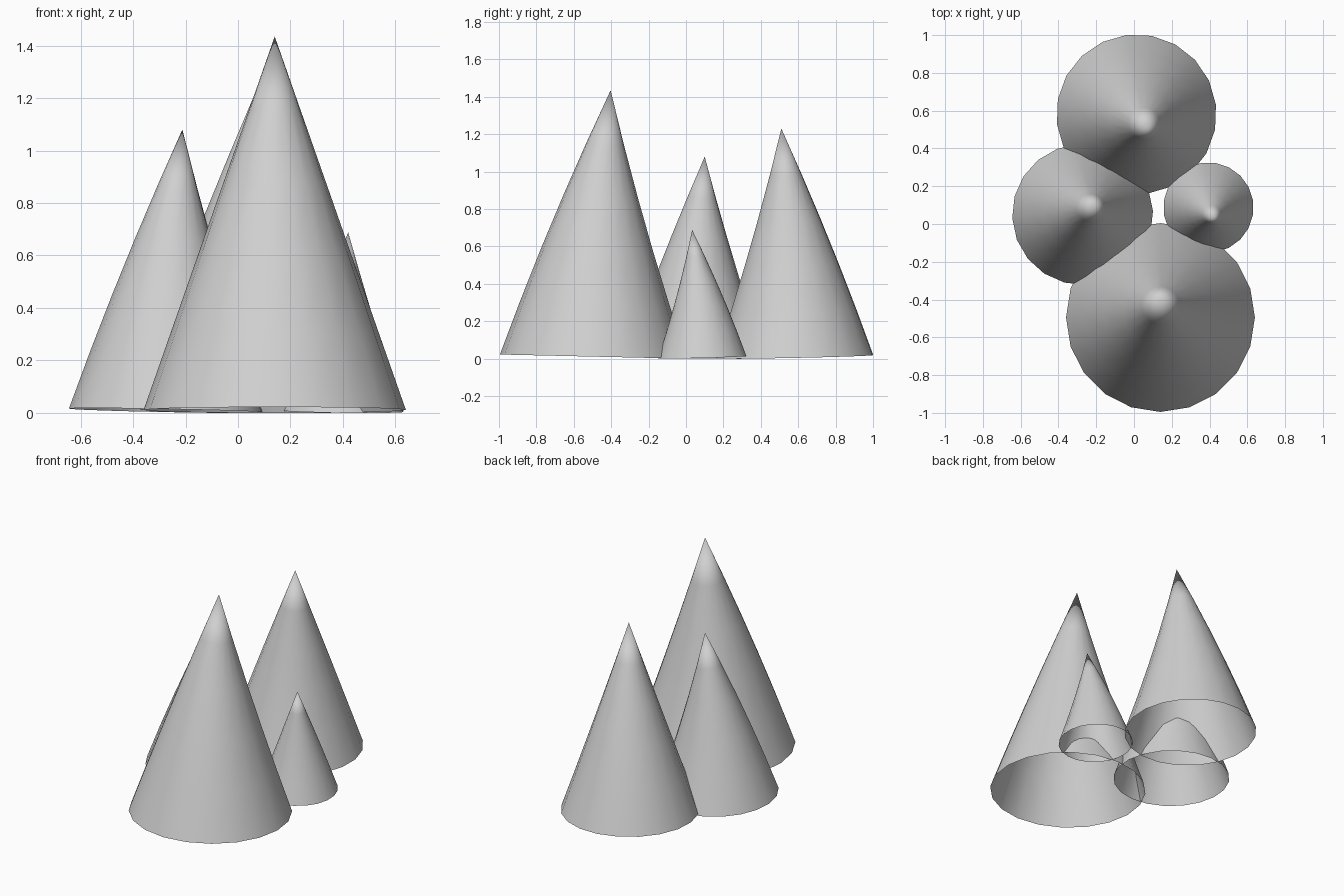
import bpy, bmesh, math
from mathutils import Vector

cube = bpy.data.objects.get("Cube")
if cube:
    bpy.data.objects.remove(cube, do_unlink=True)

grey = bpy.data.materials.new("pale_grey")
grey.use_nodes = True
colour = (0.63, 0.63, 0.63, 1)
grey.diffuse_color = colour
grey.node_tree.nodes["Principled BSDF"].inputs["Base Color"].default_value = colour

SIDES, LEVELS = 20, 5


def bent_cone(name, base, apex, radius, turn):
    """Open cone whose rings follow a gently curving spine."""
    base, apex = Vector(base), Vector(apex)
    lean = (apex - base).xy
    height = apex.z - base.z
    bm = bmesh.new()
    rings = []
    for level in range(LEVELS):
        t = level / LEVELS
        shift = lean * (0.35 * t + 0.65 * t * t)
        slope = lean * (0.35 + 1.3 * t) / height
        centre = base + Vector((shift.x, shift.y, height * t))
        tilt = Vector((0, 0, 1)).rotation_difference(Vector((slope.x, slope.y, 1)))
        ring = []
        for i in range(SIDES):
            a = math.radians(turn) + math.tau * i / SIDES
            offset = Vector((math.cos(a), math.sin(a), 0)) * radius * (1 - t)
            ring.append(bm.verts.new(centre + tilt @ offset))
        rings.append(ring)
    tip = bm.verts.new(apex)
    for i in range(SIDES):
        j = (i + 1) % SIDES
        for low, high in zip(rings, rings[1:]):
            bm.faces.new((low[i], low[j], high[j], high[i]))
        bm.faces.new((rings[-1][i], rings[-1][j], tip))
    for face in bm.faces:
        face.smooth = True
    mesh = bpy.data.meshes.new(name)
    bm.to_mesh(mesh)
    bm.free()
    mesh.materials.append(grey)
    obj = bpy.data.objects.new(name, mesh)
    bpy.context.collection.objects.link(obj)


# Four cones leaning towards the middle of the group
bent_cone("front_large_cone", (0.14, -0.495, 0.011), (0.14, -0.403, 1.435), 0.5, 0)
bent_cone("back_cone", (0.013, 0.58, 0.011), (0.07, 0.51, 1.23), 0.424, 7)
bent_cone("right_cone", (-0.272, 0.05, 0.009), (-0.212, 0.1, 1.08), 0.373, 3)
bent_cone("left_small_cone", (0.394, 0.087, 0.007), (0.42, 0.033, 0.688), 0.239, 9)
